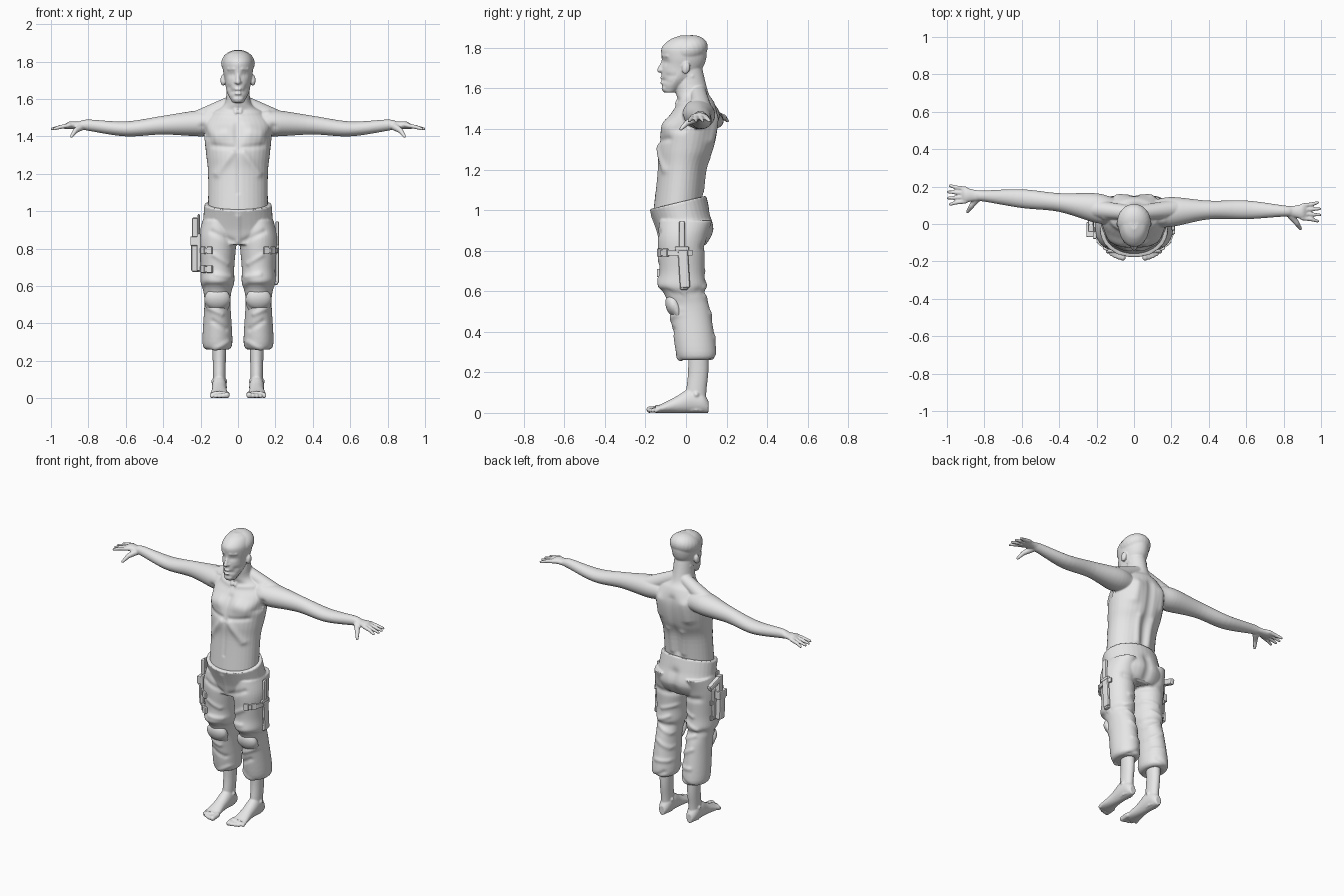
import bpy, bmesh, math, random
from mathutils import Vector, Matrix, Euler

random.seed(4)
if "Cube" in bpy.data.objects:
    bpy.data.objects.remove(bpy.data.objects["Cube"], do_unlink=True)

FRONT, BACK = -1, 1
DIG, RAISE = -.4, .4
SIDES = {"right": -1, "left": 1}
X, Y, Z = range(3)

grey = bpy.data.materials.new("plain_grey")
grey.use_nodes = True
grey.diffuse_color = (.8, .8, .8, 1)
grey.node_tree.nodes["Principled BSDF"].inputs["Base Color"].default_value = grey.diffuse_color


def spline(rows, steps=6):
    """Smooth in-between rows through the given ones."""
    points = [Vector(row) for row in rows]
    points = [points[0], *points, points[-1]]
    smooth = []
    for before, start, end, after in zip(points, points[1:], points[2:], points[3:]):
        leave, arrive = (end - before) / 2, (after - start) / 2
        for step in range(steps):
            t = step / steps
            ease = t * t * (3 - 2 * t)
            smooth.append(start.lerp(end, ease) + leave * t * (1 - t) ** 2 - arrive * t * t * (1 - t))
    return smooth + [points[-1]]


def loft(bm, axis, rows, sides=36):
    """Elliptic rings along an axis; a row is position, two centres, two radii."""
    u, v = [other for other in (X, Y, Z) if other != axis]
    rings = []
    for position, centre_u, centre_v, radius_u, radius_v in spline(rows):
        ring = []
        for k in range(sides):
            angle = math.tau * k / sides
            co = Vector()
            co[axis] = position
            co[u] = centre_u + radius_u * math.cos(angle)
            co[v] = centre_v + radius_v * math.sin(angle)
            ring.append(bm.verts.new(co))
        rings.append(ring)
    for lower, upper in zip(rings, rings[1:]):
        for k in range(sides):
            bm.faces.new((lower[k], lower[k - 1], upper[k - 1], upper[k]))
    bm.faces.new(rings[0])
    bm.faces.new(reversed(rings[-1]))
    return sum(rings, [])


def column(bm, x, rows):
    """Upright loft; a row is height, depth position, half width, half depth."""
    return loft(bm, Z, [(z, x, y, wide, deep) for z, y, wide, deep in rows])


def ball(bm, loc, size, tilt=0):
    matrix = Matrix.LocRotScale(Vector(loc), Euler((tilt, 0, 0)), Vector(size))
    bmesh.ops.create_uvsphere(bm, u_segments=24, v_segments=16, radius=1, matrix=matrix)


def capsule(bm, start, end, thick, thin):
    start, end = Vector(start), Vector(end)
    along = end - start
    matrix = Matrix.LocRotScale((start + end) / 2, along.to_track_quat('Z', 'Y'), None)
    bmesh.ops.create_cone(bm, cap_ends=True, segments=20, radius1=thick, radius2=thin,
                          depth=along.length, matrix=matrix)
    ball(bm, start, [thick] * 3)
    ball(bm, end, [thin] * 3)


def add_object(name, bm):
    bmesh.ops.recalc_face_normals(bm, faces=bm.faces[:])
    mesh = bpy.data.meshes.new(name)
    bm.to_mesh(mesh)
    bm.free()
    mesh.materials.append(grey)
    ob = bpy.data.objects.new(name, mesh)
    bpy.context.collection.objects.link(ob)
    return ob


def sculpt(mesh, facing, depth, start, end, width):
    """Dig or raise the surface along a line given in x and z, on the front or back."""
    lines = [(Vector(start), Vector(end))]
    if start[0] > 0:
        lines.append([Vector((-p.x, p.y)) for p in lines[0]])
    normals = [v.normal.copy() for v in mesh.vertices]
    for a, b in lines:
        along = b - a
        for vert, normal in zip(mesh.vertices, normals):
            if normal.y * facing < .1 or abs(vert.co.z - a.y) > abs(along.y) + 3 * width:
                continue
            point = vert.co.xz
            t = (point - a).dot(along) / along.length_squared
            gap = (point - a - along * max(0, min(1, t))).length / width
            vert.co += normal * depth * width * math.exp(-gap * gap)


def organic(name, bm, voxel, strokes):
    """Fuse overlapping shapes into one skin, soften it, then sculpt the detail."""
    ob = add_object(name, bm)
    fuse = ob.modifiers.new("fuse", 'REMESH')
    fuse.mode, fuse.voxel_size = 'VOXEL', voxel
    soften = ob.modifiers.new("soften", 'SMOOTH')
    soften.factor, soften.iterations = .5, 3
    depsgraph = bpy.context.evaluated_depsgraph_get()
    mesh = bpy.data.meshes.new_from_object(ob.evaluated_get(depsgraph))
    ob.modifiers.clear()
    ob.data = mesh
    for stroke in strokes:
        sculpt(mesh, *stroke)
    mesh.materials.clear()
    mesh.materials.append(grey)
    mesh.shade_smooth()


# Upper body: trunk and neck, then head with hair cap and nose
bm = bmesh.new()
column(bm, 0, [(1, -.04, .16, .12), (1.2, -.02, .16, .12), (1.3, 0, .17, .14), (1.4, .02, .18, .14),
               (1.47, .04, .18, .12), (1.53, .05, .13, .09), (1.58, .03, .07, .08), (1.7, .01, .06, .07)])
column(bm, 0, [(1.58, -.08, .03, .03), (1.64, -.05, .06, .07), (1.7, -.02, .07, .1), (1.75, -.01, .08, .11),
               (1.8, -.01, .08, .11), (1.84, 0, .06, .08), (1.86, 0, .02, .03)])
ball(bm, (0, .01, 1.79), (.09, .1, .07), tilt=.3)
ball(bm, (0, -.1, 1.6), (.03, .02, .02))
capsule(bm, (0, -.11, 1.74), (0, -.13, 1.69), .008, .013)
for lip in (1.63, 1.65):
    capsule(bm, (-.01, -.12, lip), (.01, -.12, lip), .008, .008)


def arm_depth(x, s):
    """The arms sweep back, the one on the -x side more."""
    return .11 - .07 * (1 - x) ** 3 - s * x / 20


for s in SIDES.values():
    # Arm and palm: reach, height, half depth, half height
    loft(bm, X, [(s * x, arm_depth(x, s), z, deep, high) for x, z, deep, high in (
        (.1, 1.47, .07, .06), (.2, 1.47, .08, .07), (.4, 1.46, .05, .05), (.6, 1.44, .05, .04),
        (.8, 1.46, .03, .03), (.85, 1.46, .03, .02), (.9, 1.46, .04, .02), (.93, 1.45, .04, .01))])
    # Fingers and thumb
    y = arm_depth(.9, s)
    for k in range(4):
        spread = (k - 1.5) / 45
        knuckle = (s * .95, y + spread * 1.2, 1.45)
        capsule(bm, (s * .9, y + spread, 1.46), knuckle, .012, .011)
        capsule(bm, knuckle, (s * (1 - abs(spread) / 2), y + spread * 1.5, 1.44), .011, .008)
    joint = (s * .87, y - .06, 1.43)
    capsule(bm, (s * .84, y - .02, 1.45), joint, .02, .014)
    capsule(bm, joint, (s * .89, y - .09, 1.4), .014, .009)
    # Shoulder slope, neck cord, brow, nostril and ear
    capsule(bm, (s * .03, .06, 1.58), (s * .21, .08, 1.49), .04, .05)
    capsule(bm, (s * .05, .03, 1.66), (s * .01, -.04, 1.53), .013, .012)
    capsule(bm, (s * .02, -.11, 1.76), (s * .05, -.09, 1.76), .011, .009)
    ball(bm, (s * .01, -.12, 1.69), [.01] * 3)
    ball(bm, (s * .08, 0, 1.7), (.014, .02, .03), tilt=-.2)

marks = {
    "spine": (BACK, DIG, (0, 1.47), (0, 1.1), .03),
    "shoulder_blade": (BACK, RAISE, (.09, 1.45), (.1, 1.35), .03),
    "lower_back": (BACK, RAISE, (.05, 1.25), (.04, 1.1), .02),
    "chest": (FRONT, RAISE, (.07, 1.42), (.11, 1.41), .04),
    "chest_fold": (FRONT, DIG, (.03, 1.34), (.13, 1.35), .015),
    "breastbone": (FRONT, DIG, (0, 1.46), (0, 1.33), .02),
    "belly_line": (FRONT, DIG, (0, 1.3), (0, 1.1), .01),
    "rib_arch": (FRONT, RAISE, (.03, 1.31), (.11, 1.2), .02),
    "collarbone": (FRONT, RAISE, (.02, 1.52), (.16, 1.53), .014),
    "armpit": (FRONT, DIG, (.19, 1.45), (.17, 1.4), .02),
    "eye_socket": (FRONT, DIG, (.03, 1.73), (.04, 1.73), .018),
    "cheek": (FRONT, DIG, (.05, 1.66), (.04, 1.64), .016),
    "mouth": (FRONT, DIG, (-.02, 1.64), (.02, 1.64), .01),
}
organic("upper_body", bm, .005, marks.values())

# Bare shins and feet, resting flat on the ground
for side, s in SIDES.items():
    bm = bmesh.new()
    column(bm, s * .1, [(.32, .06, .04, .05), (.2, .06, .035, .05), (.1, .05, .033, .05), (.01, .05, .03, .05)])
    loft(bm, Y, [(y, s * .1, high, wide, high) for y, wide, high in (
        (.11, .02, .03), (.08, .035, .05), (.02, .04, .06), (-.05, .04, .04), (-.13, .05, .02), (-.15, .05, .02))])
    for k in range(5):
        x, radius = s * (.06 + k / 50), .01 + .006 / (k + 1)
        capsule(bm, (x, -.13, .02), (x, k * k / 500 - .18, radius), radius, radius)
    for ankle in (.07, .13):
        ball(bm, (s * ankle, .05, .09), [.014] * 3)
    organic(side + "_foot", bm, .005, [])

# Trousers: slanted waist and two baggy legs gathered at the hem
bm = bmesh.new()
hips = column(bm, 0, [(.82, -.01, .18, .11), (.9, 0, .19, .14), (.97, -.02, .185, .14), (1.04, -.04, .18, .14)])
for vert in hips:
    lift = max(0, vert.co.z - .9)
    vert.co.z += 1.7 * lift * (vert.co.y + .03)
for s in SIDES.values():
    column(bm, s * .11, [(.95, 0, .08, .13), (.85, -.02, .1, .12), (.7, -.02, .09, .11), (.62, -.02, .09, .12),
                         (.57, 0, .075, .1), (.5, .02, .07, .1), (.3, .05, .08, .1), (.26, .05, .06, .08)])
folds = [
    (BACK, DIG, (0, .97), (0, .83), .03),
    (BACK, DIG, (.04, .81), (.15, .82), .02),
    (FRONT, RAISE, (0, .97), (0, .84), .015),
    (FRONT, DIG, (.03, .84), (.14, .89), .015),
    (FRONT, DIG, (.06, .6), (.17, .6), .02),
    (BACK, DIG, (.06, .59), (.17, .6), .02),
]
for z in (.3, .37, .45, .54, .65, .72):
    for facing in (FRONT, BACK):
        x, slant = random.uniform(.04, .1), random.uniform(-.05, .05)
        folds.append((facing, random.choice((DIG, RAISE)), (x, z), (x + .07, z + slant), .014))
organic("trousers", bm, .006, folds)

# Knee pads: a shallow shell over a wider rim
for side, s in SIDES.items():
    bm = bmesh.new()
    ball(bm, (s * .11, -.06, .53), (.07, .04, .06), tilt=.3)
    ball(bm, (s * .11, -.05, .52), (.07, .03, .08), tilt=.3)
    organic(side + "_knee_pad", bm, .005, [])


def block(name, loc, size, tilt=0, turn=0, bevel=.006):
    """Bevelled box for the gear."""
    bm = bmesh.new()
    matrix = Matrix.LocRotScale(Vector(loc), Euler((tilt, 0, turn)), Vector(size))
    bmesh.ops.create_cube(bm, size=1, matrix=matrix)
    rounding = add_object(name, bm).modifiers.new("rounding", 'BEVEL')
    rounding.width, rounding.segments = bevel, 2


def strap(name, s, z, count=16):
    """Band from the outside of a thigh round to the front, with buckles near its end."""
    bm = bmesh.new()
    angles = [math.radians(-72 + 97 * k / count) for k in range(count + 1)]
    path = [(s * (.11 + .1 * math.cos(a)), -.02 + .12 * math.sin(a), z) for a in angles]
    low, high = [[bm.verts.new((x, y, z + edge)) for x, y, z in path] for edge in (-.014, .014)]
    for k in range(count):
        bm.faces.new((low[k], low[k + 1], high[k + 1], high[k]))
    thickness = add_object(name, bm).modifiers.new("thickness", 'SOLIDIFY')
    thickness.thickness, thickness.offset = .012, 0
    for part, k in (("buckle", 1), ("keeper", 5)):
        turn = s * (angles[k] + math.pi / 2)
        block(f"{name}_{part}", path[k], (.03, .02, .04), turn=turn, bevel=.004)


# Pistol in a holster on the right thigh
block("holster_plate", (-.21, -.03, .78), (.02, .1, .2))
block("holster_body", (-.23, -.03, .77), (.04, .06, .19), tilt=.06, bevel=.012)
block("holster_flap", (-.23, -.03, .84), (.05, .08, .05))
block("holster_hanger", (-.21, -.03, .93), (.012, .03, .11))
block("pistol_slide", (-.23, -.02, .9), (.03, .04, .13), tilt=.06)
block("pistol_grip", (-.23, .03, .93), (.03, .12, .04), tilt=-.3, bevel=.01)
strap("holster_upper_strap", SIDES["right"], .79)
strap("holster_lower_strap", SIDES["right"], .69)

# Sheathed knife on the left thigh
block("knife_sheath", (.21, -.01, .71), (.02, .05, .19), tilt=.06, bevel=.009)
block("sheath_tip", (.2, -.01, .63), (.03, .04, .05), bevel=.01)
block("knife_guard", (.21, -.02, .81), (.02, .07, .02))
block("knife_handle", (.21, -.02, .88), (.02, .03, .13), bevel=.008)
strap("sheath_strap", SIDES["left"], .79)
